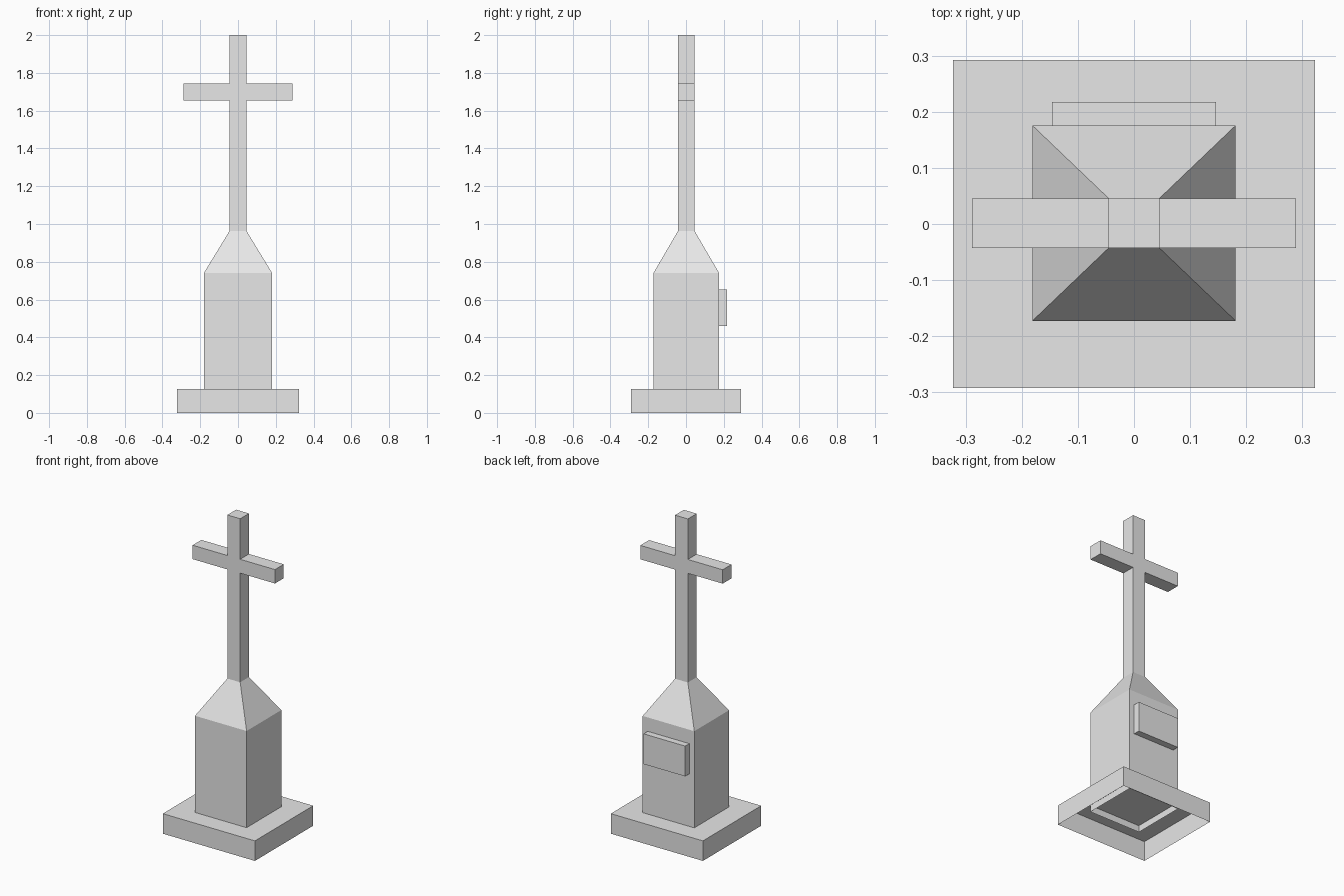
import bpy
import bmesh

cube = bpy.data.objects.get("Cube")
if cube:
    bpy.data.objects.remove(cube, do_unlink=True)

stone = bpy.data.materials.new("grey_stone")
stone.use_nodes = True
colour = (0.8, 0.8, 0.8, 1)
stone.diffuse_color = colour
stone.node_tree.nodes["Principled BSDF"].inputs["Base Color"].default_value = colour


def loft(name, sections, y_mid=0.0, cap_bottom=False):
    """Stack rectangles given as (half width, half depth, height), capped on top."""
    bm = bmesh.new()
    rings = []
    for hx, hy, z in sections:
        corners = [(-hx, -hy), (hx, -hy), (hx, hy), (-hx, hy)]
        rings.append([bm.verts.new((x, y + y_mid, z)) for x, y in corners])
    for low, high in zip(rings, rings[1:]):
        for i in range(4):
            j = (i + 1) % 4
            bm.faces.new((low[i], low[j], high[j], high[i]))
    bm.faces.new(rings[-1])
    if cap_bottom:
        bm.faces.new(rings[0][::-1])
    return bm


def finish(name, bm):
    mesh = bpy.data.meshes.new(name)
    bm.normal_update()
    bm.to_mesh(mesh)
    bm.free()
    mesh.materials.append(stone)
    obj = bpy.data.objects.new(name, mesh)
    bpy.context.collection.objects.link(obj)
    return obj


# Base slab, hollow underneath
finish("base_slab", loft("base_slab", [(0.323, 0.292, 0), (0.323, 0.292, 0.127)]))

# Pillar, sloping shoulder and cross shaft in one open-bottomed shell
POLE_X, POLE_Y = 0.045, 0.044
bm = loft("pillar_and_cross", [
    (0.181, 0.174, 0.085), (0.181, 0.174, 0.74),
    (POLE_X, POLE_Y, 0.963), (POLE_X, POLE_Y, 1.655),
    (POLE_X, POLE_Y, 1.743), (POLE_X, POLE_Y, 2.0)], y_mid=0.0015)

# Cross arms pulled out of the shaft sides
bm.normal_update()
sides = [f for f in bm.faces if abs(f.normal.x) > 0.9
         and 1.655 < f.calc_center_median().z < 1.743]
for face in sides:
    direction = 1 if face.normal.x > 0 else -1
    arm = bmesh.ops.extrude_discrete_faces(bm, faces=[face])["faces"][0]
    for v in arm.verts:
        v.co.x = direction * 0.289
bmesh.ops.remove_doubles(bm, verts=bm.verts, dist=0.0001)
finish("pillar_and_cross", bm)

# Plaque on the back of the pillar
finish("back_plaque", loft("back_plaque", [
    (0.146, 0.022, 0.46), (0.146, 0.022, 0.652)], y_mid=0.195, cap_bottom=True))
